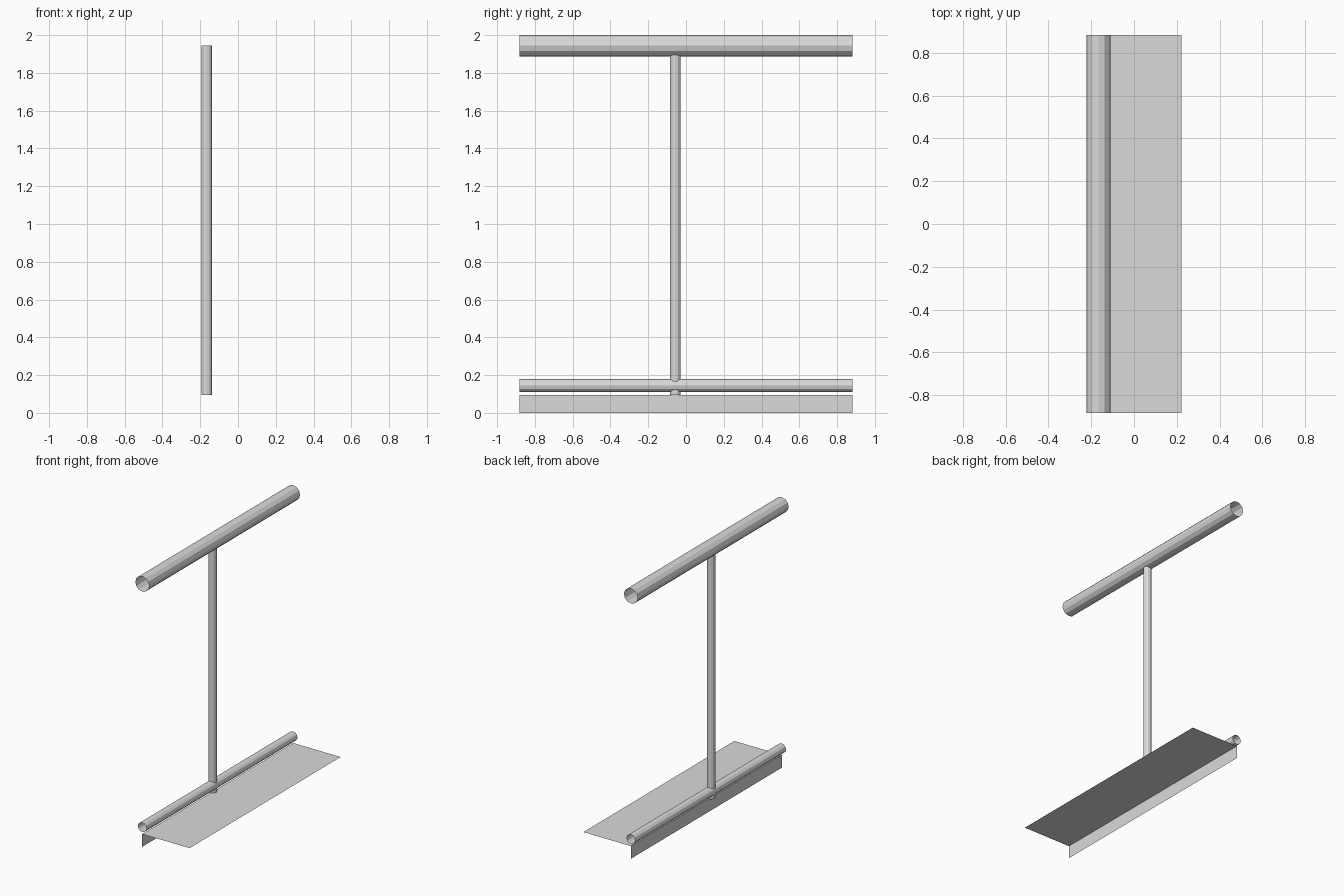
import bpy
import math

if "Cube" in bpy.data.objects:
    bpy.data.objects.remove(bpy.data.objects["Cube"], do_unlink=True)

grey = bpy.data.materials.new("light_grey")
grey.use_nodes = True
colour = (0.7, 0.7, 0.7, 1)
grey.diffuse_color = colour
grey.node_tree.nodes["Principled BSDF"].inputs["Base Color"].default_value = colour

POLE_X = -0.166
HALF_LENGTH = 0.882
PLATE_EDGE = 0.222
SHELF_Z = 0.094
TOP_Z = 1.944


def tube(name, radius, length, location, along_y=False):
    """Open-ended, flat-faced tube."""
    bpy.ops.mesh.primitive_cylinder_add(
        vertices=12, radius=radius, depth=length, end_fill_type='NOTHING',
        location=location, rotation=(math.pi / 2 if along_y else 0, 0, 0))
    obj = bpy.context.object
    obj.name = name
    obj.data.materials.append(grey)


def sheet(name, corners):
    """Single thin sheet."""
    mesh = bpy.data.meshes.new(name)
    mesh.from_pydata(corners, [], [range(len(corners))])
    mesh.materials.append(grey)
    bpy.context.collection.objects.link(bpy.data.objects.new(name, mesh))


# Rails and the upright post
tube("top_rail", 0.056, 2 * HALF_LENGTH, (POLE_X, 0, TOP_Z), along_y=True)
tube("lower_rail", 0.035, 2 * HALF_LENGTH, (POLE_X, 0, 0.145), along_y=True)
tube("post", 0.028, TOP_Z - SHELF_Z, (POLE_X, -0.057, (TOP_Z + SHELF_Z) / 2))

# Step plate with a hanging lip directly below the rails
a, b, l = POLE_X, PLATE_EDGE, HALF_LENGTH
sheet("step_plate", [(a, -l, SHELF_Z), (b, -l, SHELF_Z), (b, l, SHELF_Z), (a, l, SHELF_Z)])
sheet("plate_lip", [(a, -l, 0), (a, -l, SHELF_Z), (a, l, SHELF_Z), (a, l, 0)])
